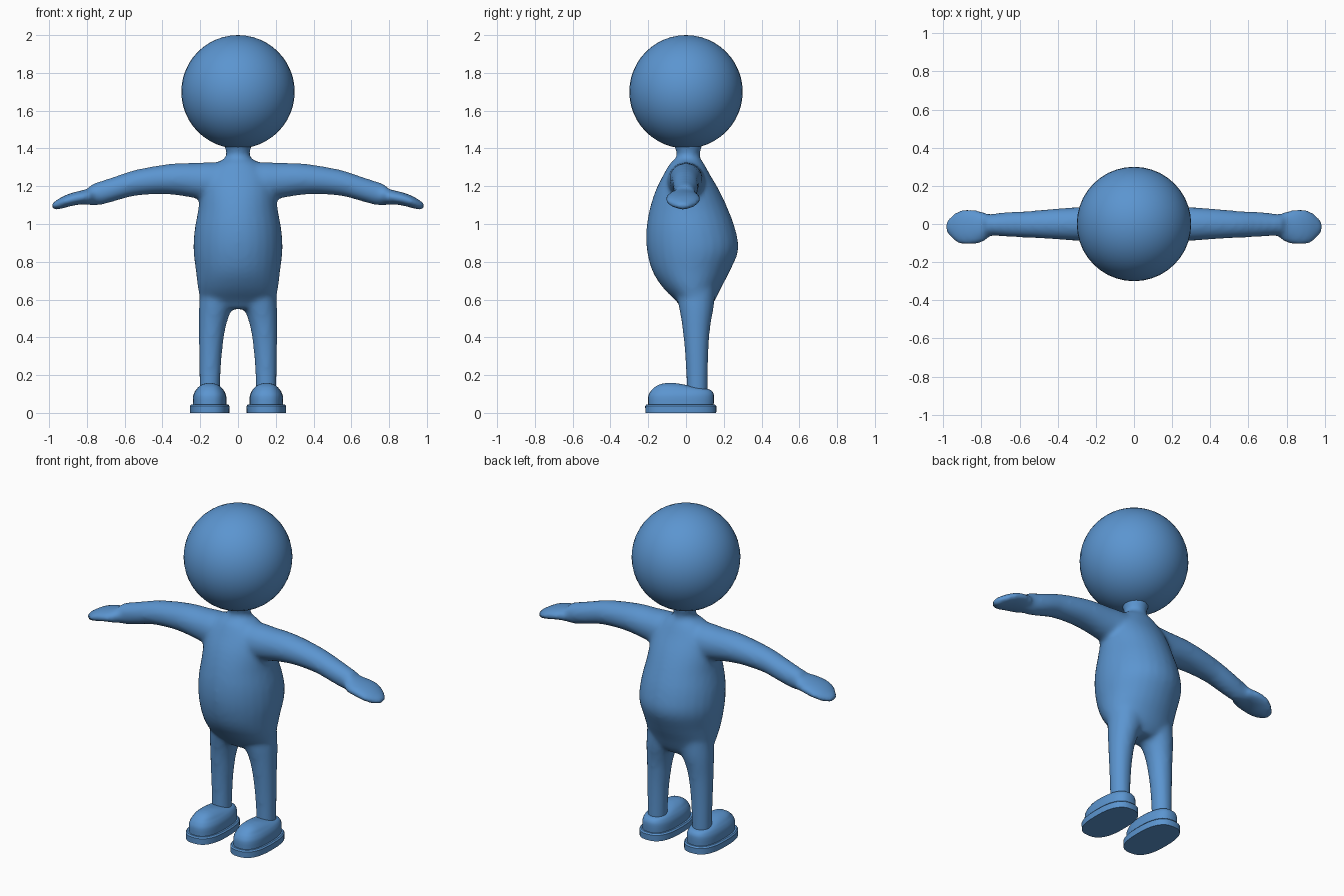
import bpy, bmesh, math
from mathutils import Vector

if "Cube" in bpy.data.objects:
    bpy.data.objects.remove(bpy.data.objects["Cube"])

blue = bpy.data.materials.new("blue")
blue.diffuse_color = (0.105, 0.30, 0.63, 1)
blue.use_nodes = True
blue.node_tree.nodes["Principled BSDF"].inputs["Base Color"].default_value = blue.diffuse_color


def spline(rings, steps):
    """Smoothly interpolate between key rings (Catmull-Rom)."""
    out = []
    for i in range(len(rings) - 1):
        p = [rings[max(0, min(len(rings) - 1, i + k))] for k in (-1, 0, 1, 2)]
        for s in range(steps):
            t = s / steps
            out.append([0.5 * (2 * b + (c - a) * t + (2 * a - 5 * b + 4 * c - d) * t * t
                               + (3 * b - a - 3 * c + d) * t ** 3) for a, b, c, d in zip(*p)])
    return out + [list(rings[-1])]


def loft(bm, rings, place, steps=3, n=28, power=2.0):
    """Skin rings (pos, u0, u1, v0, v1); place maps (pos, u, v) to a point."""
    loops = []
    for pos, u0, u1, v0, v1 in (spline(rings, steps) if steps > 1 else rings):
        loop = []
        for k in range(n):
            a = 2 * math.pi * k / n
            c, s = math.cos(a), math.sin(a)
            u = (u0 + u1) / 2 + (u1 - u0) / 2 * math.copysign(abs(c) ** (2 / power), c)
            v = (v0 + v1) / 2 + (v1 - v0) / 2 * math.copysign(abs(s) ** (2 / power), s)
            loop.append(bm.verts.new(place(pos, u, v)))
        loops.append(loop)
    faces = [bm.faces.new(loops[0]), bm.faces.new(loops[-1])]
    for a, b in zip(loops, loops[1:]):
        for k in range(n):
            faces.append(bm.faces.new((a[k], a[(k + 1) % n], b[(k + 1) % n], b[k])))
    bmesh.ops.recalc_face_normals(bm, faces=faces)


def finish(bm, name, angle=None):
    me = bpy.data.meshes.new(name)
    bm.to_mesh(me)
    bm.free()
    me.materials.append(blue)
    ob = bpy.data.objects.new(name, me)
    bpy.context.collection.objects.link(ob)
    me.polygons.foreach_set("use_smooth", [True] * len(me.polygons))
    if angle:
        bpy.ops.object.select_all(action='DESELECT')
        ob.select_set(True)
        bpy.context.view_layer.objects.active = ob
        bpy.ops.object.shade_smooth_by_angle(angle=math.radians(angle))
    return ob


# Body: torso, neck, arms and legs blended into one skin
bm = bmesh.new()
torso = [(0.55, -.10, .10, -.02, .12), (0.59, -.19, .19, -.05, .15), (0.66, -.212, .212, -.12, .185),
         (0.75, -.223, .223, -.178, .232), (0.86, -.236, .236, -.207, .277),
         (0.97, -.230, .230, -.210, .262), (1.08, -.210, .210, -.192, .222),
         (1.18, -.200, .200, -.160, .175), (1.26, -.18, .18, -.120, .128),
         (1.32, -.12, .12, -.085, .095), (1.34, -.08, .08, -.06, .08)]
neck = [(1.24, -.12, .12, -.09, .10), (1.31, -.105, .105, -.08, .10), (1.34, -.073, .073, -.06, .08),
        (1.37, -.062, .062, -.048, .072), (1.40, -.068, .068, -.058, .082), (1.43, -.08, .08, -.07, .09)]
for rings in (torso, neck):
    loft(bm, rings, lambda z, x, y: (x, y, z))

# Rings along x: (x, y front, y back, z low, z high)
arm = [(0.02, -.10, .10, 1.12, 1.325), (0.14, -.10, .10, 1.12, 1.328), (0.22, -.093, .093, 1.135, 1.324),
       (0.32, -.087, .087, 1.152, 1.322), (0.42, -.08, .08, 1.158, 1.310), (0.55, -.072, .068, 1.148, 1.285),
       (0.65, -.068, .064, 1.122, 1.252), (0.73, -.062, .055, 1.100, 1.226), (0.78, -.06, .05, 1.098, 1.210)]
hand = [(0.74, -.04, .03, 1.12, 1.19), (0.78, -.088, .060, 1.102, 1.19), (0.82, -.104, .072, 1.104, 1.180),
        (0.87, -.112, .080, 1.098, 1.168), (0.92, -.104, .070, 1.085, 1.150),
        (0.96, -.075, .042, 1.076, 1.127), (0.988, -.035, .005, 1.080, 1.108)]
# Rings along z: (z, x inner, x outer, y front, y back)
leg = [(0.09, .096, .203, .003, .115), (0.2, .092, .205, .001, .116), (0.32, .084, .207, -.006, .119),
       (0.44, .068, .208, -.018, .127), (0.52, .045, .208, -.030, .140), (0.58, .02, .206, -.042, .150),
       (0.66, .01, .20, -.05, .155)]
for side in (-1, 1):
    for rings in (arm, hand):
        loft(bm, rings, lambda x, y, z: (side * x, y, z))
    loft(bm, leg, lambda z, x, y: (side * x, y, z))
body = finish(bm, "body")
remesh = body.modifiers.new("blend", 'REMESH')
remesh.mode = 'VOXEL'
remesh.voxel_size = 0.014
remesh.use_smooth_shade = True
smooth = body.modifiers.new("soften", 'SMOOTH')
smooth.factor = 0.5
smooth.iterations = 8

# Head
bm = bmesh.new()
bmesh.ops.create_uvsphere(bm, u_segments=40, v_segments=24, radius=0.3)
bmesh.ops.translate(bm, verts=bm.verts, vec=Vector((0, 0, 1.7)))
finish(bm, "head")

# Shoes: domed upper on a flat sole; rings (z, x0, x1, y0, y1) about the shoe centre
upper = [(0.035, -.088, .088, -.200, .146), (0.085, -.088, .088, -.200, .148),
         (0.110, -.080, .080, -.190, .142), (0.125, -.070, .070, -.178, .120),
         (0.140, -.056, .056, -.160, .040), (0.152, -.036, .036, -.135, -.02),
         (0.158, -.014, .014, -.105, -.06)]
sole = [(0.0, -.104, .104, -.215, .160), (0.036, -.105, .105, -.216, .161),
        (0.044, -.098, .098, -.210, .154)]
for side, label in ((-1, "right"), (1, "left")):
    for part, rings, steps, angle in (("shoe_upper", upper, 3, 60), ("shoe_sole", sole, 1, 30)):
        bm = bmesh.new()
        loft(bm, rings, lambda z, x, y: (side * 0.15 + x, y, z), steps, 36, 2.6)
        finish(bm, label + "_" + part, angle)
